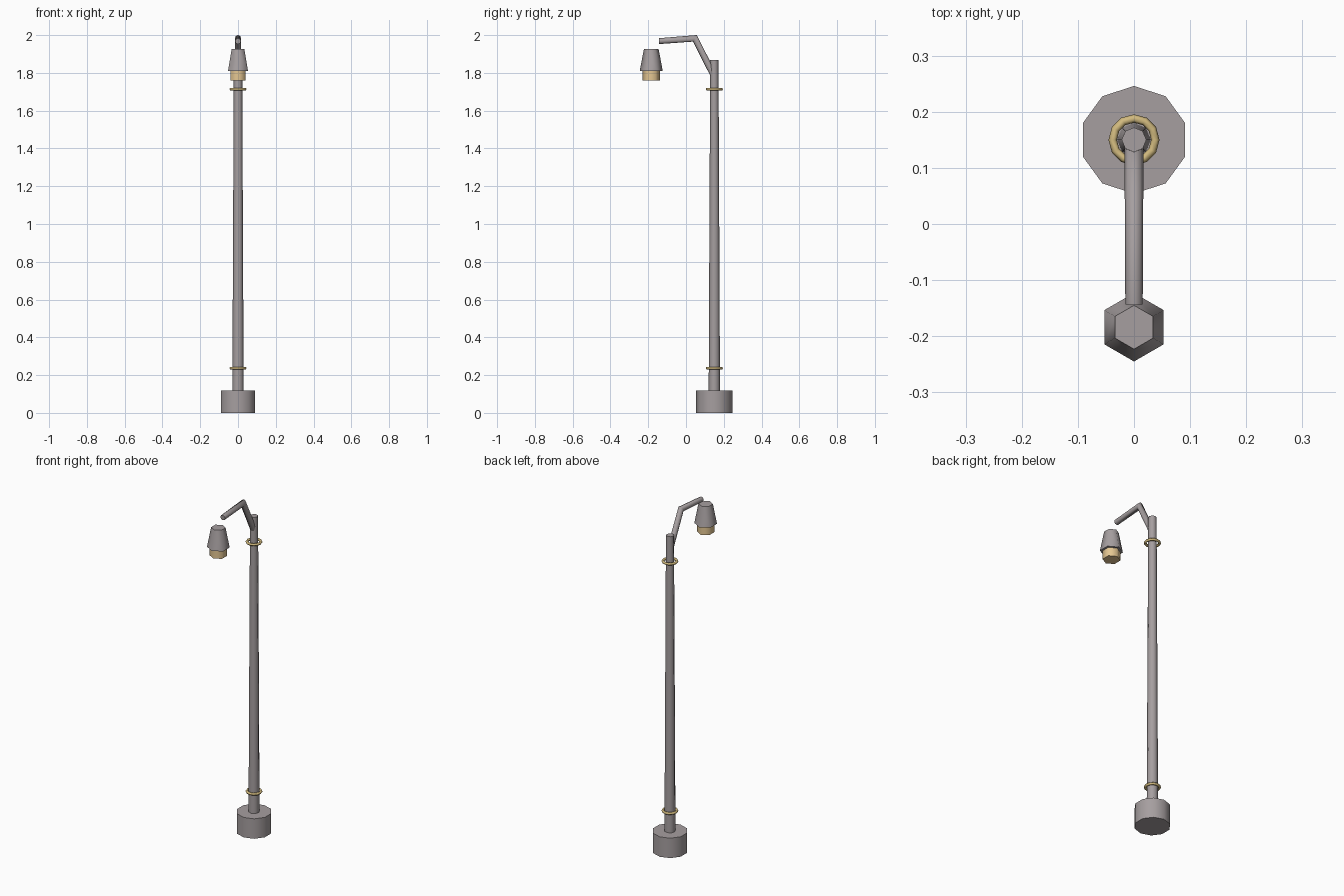
import bpy, bmesh
from math import sin, cos, pi, radians
from mathutils import Vector

if "Cube" in bpy.data.objects:
    bpy.data.objects.remove(bpy.data.objects["Cube"])

POLE_Y, LAMP_Y = 0.15, -0.184


def material(name, color):
    m = bpy.data.materials.new(name)
    m.diffuse_color = color
    m.use_nodes = True
    m.node_tree.nodes["Principled BSDF"].inputs["Base Color"].default_value = m.diffuse_color
    return m


iron = material("iron", (0.38, 0.345, 0.35, 1))
brass = material("brass", (0.64, 0.49, 0.21, 1))
glow = material("warm_glass", (0.78, 0.57, 0.29, 1))


def finish(ob, mat):
    """Assign the material and smooth the round sides, keeping rims sharp."""
    ob.data.materials.append(mat)
    bpy.ops.object.select_all(action='DESELECT')
    ob.select_set(True)
    bpy.context.view_layer.objects.active = ob
    bpy.ops.object.shade_smooth_by_angle(angle=radians(63))


def tube(name, sections, sides, mat):
    """Capped tube; each section is (centre, radius, u axis, v axis)."""
    bm = bmesh.new()
    rings = []
    for c, r, u, v in sections:
        angles = [2 * pi * i / sides for i in range(sides)]
        rings.append([bm.verts.new(Vector(c) + r * (Vector(u) * sin(a) + Vector(v) * cos(a)))
                      for a in angles])
    for a, b in zip(rings, rings[1:]):
        for i in range(sides):
            j = (i + 1) % sides
            bm.faces.new((a[i], a[j], b[j], b[i]))
    bm.faces.new(rings[0])
    bm.faces.new(rings[-1])
    bmesh.ops.recalc_face_normals(bm, faces=bm.faces)
    me = bpy.data.meshes.new(name)
    bm.to_mesh(me)
    bm.free()
    ob = bpy.data.objects.new(name, me)
    bpy.context.collection.objects.link(ob)
    finish(ob, mat)


def upright(name, y, z0, z1, r0, r1, sides, mat=iron):
    """Vertical tapered prism with a corner facing +y."""
    X, Y = (1, 0, 0), (0, 1, 0)
    tube(name, [((0, y, z0), r0, X, Y), ((0, y, z1), r1, X, Y)], sides, mat)


# Base and tapered pole
upright("base", POLE_Y, 0, 0.118, 0.096, 0.096, 10)
upright("pole", POLE_Y, 0.118, 1.868, 0.030, 0.022, 8)

# Decorative rings
for name, z in (("lower_ring", 0.237), ("upper_ring", 1.714)):
    bpy.ops.mesh.primitive_torus_add(location=(0, POLE_Y, z), major_segments=12, minor_segments=6,
                                     major_radius=0.038, minor_radius=0.0075)
    ring = bpy.context.object
    ring.name = name
    finish(ring, brass)

# Bent arm with a mitred elbow
path = [Vector((0, 0.15, 1.78)), Vector((0, 0.047, 1.983)), Vector((0, -0.143, 1.968))]
d0 = (path[1] - path[0]).normalized()
d1 = (path[2] - path[1]).normalized()
X = Vector((1, 0, 0))
mid = (d0 + d1).normalized()
miter = X.cross(mid) / mid.dot(d0)
tube("arm", [(path[0], 0.017, X, X.cross(d0)),
             (path[1], 0.0165, X, miter),
             (path[2], 0.0155, X, X.cross(d1))], 8, iron)

# Lamp head
upright("lamp_shade", LAMP_Y, 1.81, 1.926, 0.061, 0.039, 6)
upright("lamp_glass", LAMP_Y, 1.76, 1.812, 0.047, 0.047, 6, glow)
